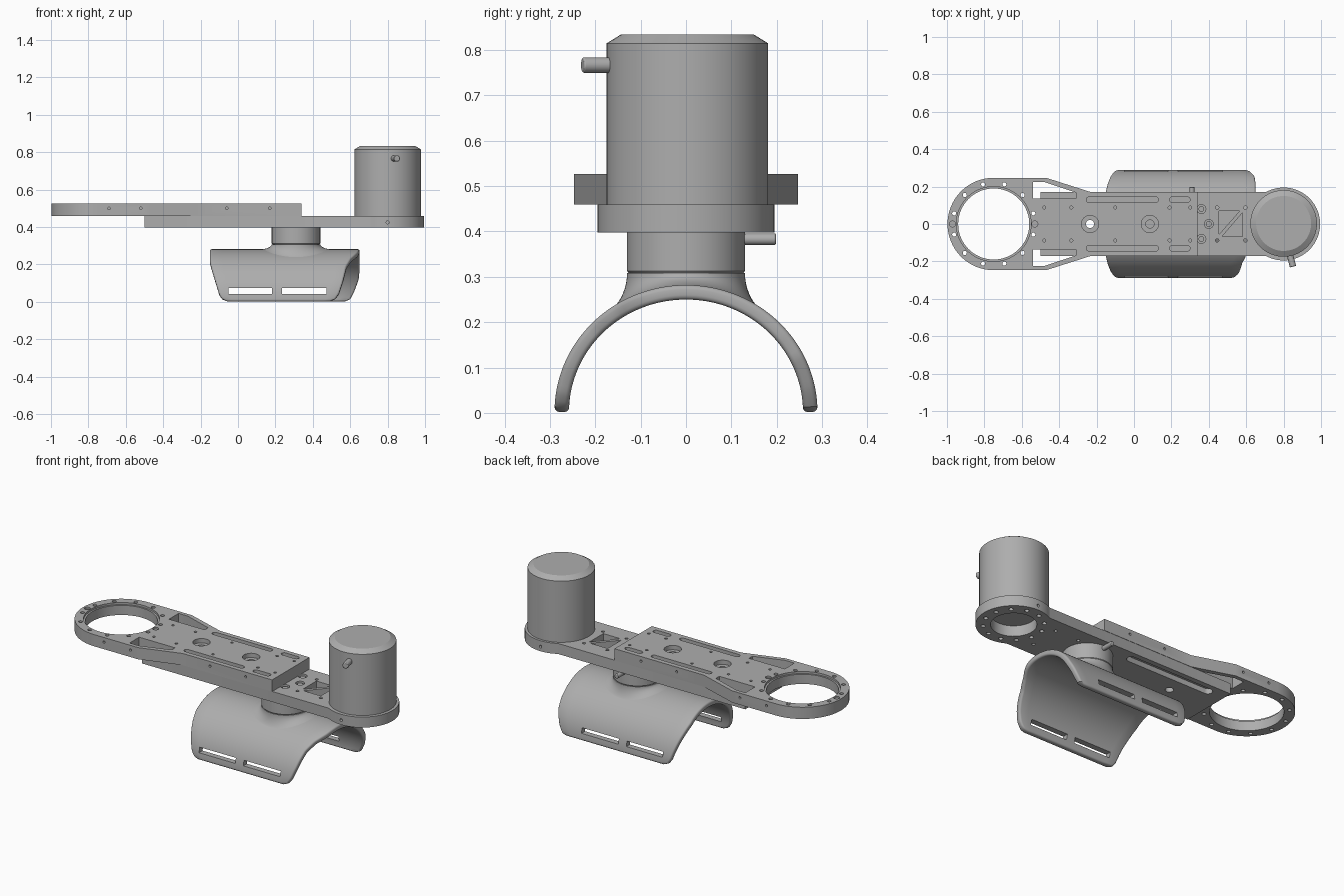
import bpy, bmesh
from math import sin, cos, pi, sqrt
from mathutils import Matrix, Vector

cube = bpy.data.objects.get("Cube")
if cube:
    bpy.data.objects.remove(cube)

grey = bpy.data.materials.new("machined grey")
grey.use_nodes = True
color = (0.42, 0.42, 0.42, 1)
grey.diffuse_color = color
grey.node_tree.nodes["Principled BSDF"].inputs["Base Color"].default_value = color


# ---- helpers ----
def circle(x, y, r, n=24, start=0, sweep=2 * pi):
    steps = n if sweep >= 2 * pi else n + 1
    return [(x + r * cos(start + sweep * i / n), y + r * sin(start + sweep * i / n)) for i in range(steps)]


def slot(x0, x1, y, r):
    return circle(x1 - r, y, r, 8, -pi / 2, pi) + circle(x0 + r, y, r, 8, pi / 2, pi)


def mirror(points):
    return [(x, -y) for x, y in reversed(points)]


def prism(bm, points, z0, z1, matrix=Matrix()):
    low = [bm.verts.new(matrix @ Vector((x, y, z0))) for x, y in points]
    top = [bm.verts.new(matrix @ Vector((x, y, z1))) for x, y in points]
    faces = [bm.faces.new(low[::-1]), bm.faces.new(top)]
    n = len(points)
    for i in range(n):
        j = (i + 1) % n
        faces.append(bm.faces.new((low[i], low[j], top[j], top[i])))
    bmesh.ops.recalc_face_normals(bm, faces=faces)


def grid(bm, rows, closed=False):
    rings = [[bm.verts.new(p) for p in row] for row in rows]
    for a, b in zip(rings, rings[1:]):
        n = len(a)
        for i in range(n if closed else n - 1):
            j = (i + 1) % n
            bm.faces.new((a[i], a[j], b[j], b[i]))
    bmesh.ops.recalc_face_normals(bm, faces=bm.faces)
    return rings


def finish(name, bm):
    mesh = bpy.data.meshes.new(name)
    bm.to_mesh(mesh)
    bm.free()
    ob = bpy.data.objects.new(name, mesh)
    bpy.context.collection.objects.link(ob)
    mesh.materials.append(grey)
    return ob


def select(ob):
    bpy.ops.object.select_all(action='DESELECT')
    ob.select_set(True)
    bpy.context.view_layer.objects.active = ob


def smooth(ob, angle=0.55):
    select(ob)
    bpy.ops.object.shade_smooth_by_angle(angle=angle)


def apply_all(ob):
    select(ob)
    for name in [m.name for m in ob.modifiers]:
        bpy.ops.object.modifier_apply(modifier=name)


def cut(ob, prisms):
    bm = bmesh.new()
    for p in prisms:
        prism(bm, *p)
    cutter = finish("cutter", bm)
    cutter.hide_render = True
    mod = ob.modifiers.new("cut", 'BOOLEAN')
    mod.operation, mod.solver, mod.object = 'DIFFERENCE', 'EXACT', cutter
    apply_all(ob)
    bpy.data.objects.remove(cutter)


def lathe(name, profile, x, y, n=64):
    bm = bmesh.new()
    rings = grid(bm, [[(px, py, z) for px, py in circle(x, y, r, n)] for r, z in profile], True)
    bm.faces.new(rings[0][::-1])
    bm.faces.new(rings[-1])
    bmesh.ops.recalc_face_normals(bm, faces=bm.faces)
    ob = finish(name, bm)
    smooth(ob)
    return ob


def rod(name, start, end, r, bevel=0.003):
    axis = Vector(end) - Vector(start)
    turn = Matrix.Translation(start) @ axis.to_track_quat('Z', 'Y').to_matrix().to_4x4()
    bm = bmesh.new()
    prism(bm, circle(0, 0, r), 0, axis.length, turn)
    ob = finish(name, bm)
    mod = ob.modifiers.new("edge", 'BEVEL')
    mod.width, mod.segments, mod.limit_method = bevel, 2, 'ANGLE'
    smooth(ob)


LOW, MID, TOP = 0.398, 0.459, 0.527
sideways = Matrix.Rotation(pi / 2, 4, 'X')  # prism axis runs along -y

# ---- upper plate: ring end tapering to a slotted bar ----
half = [(-0.47, -0.247), (-0.235, -0.172), (0.34, -0.172)]
outline = circle(-0.75, 0, 0.247, 48, pi / 2, pi) + half + mirror(half)
bm = bmesh.new()
prism(bm, outline, MID, TOP)
upper = finish("upper_plate", bm)

through, shallow = (MID - 0.02, TOP + 0.02), (TOP - 0.03, TOP + 0.02)
cuts = [(circle(-0.75, 0, 0.19, 72), *through)]
pocket = [(-0.54, 0.225), (-0.48, 0.225), (-0.31, 0.168), (-0.31, 0.137), (-0.54, 0.137)]
cuts += [(p, *through) for p in (pocket, mirror(pocket))]
for s in (-1, 1):
    for x0, x1 in ((-0.255, 0.13), (0.19, 0.3)):
        cuts.append((slot(x0, x1, s * 0.13, 0.015), *shallow))
    for x in (-0.48, -0.335, -0.1, 0.19, 0.3):
        cuts.append((circle(x, s * 0.088, 0.008, 12), *shallow))
for x in (-0.235, 0.085):
    cuts.append((circle(x, 0, 0.046, 32), TOP - 0.025, TOP + 0.02))
for x, y in circle(-0.75, 0, 0.219, 12, pi / 12):
    cuts.append((circle(x, y, 0.011, 12), *through))
for x in (-0.97, -0.53):
    cuts.append((circle(x, 0, 0.016, 16), TOP - 0.01, TOP + 0.02))
cut(upper, cuts)

# second pass: bore step, screw bores and side holes
cuts = [(circle(-0.75, 0, 0.2, 72), TOP - 0.012, TOP + 0.02)]
cuts += [(circle(x, 0, 0.022), *through) for x in (-0.235, 0.085)]
for x, depth in ((-0.69, 0.235), (-0.52, 0.235), (-0.06, 0.16), (0.17, 0.16)):
    for span in ((depth, 0.3), (-0.3, -depth)):
        cuts.append((circle(x, 0.5, 0.007, 12), *span, sideways))
cut(upper, cuts)
smooth(upper)

# ---- lower plate: bar with a round motor seat ----
bar = [(-0.5, 0.17), (-0.5, -0.17), (0.7, -0.17)]
seat = circle(0.8, 0, 0.195, 48, -2.05, 4.1)
bm = bmesh.new()
prism(bm, bar + seat + [(0.7, 0.17)], LOW, MID)
lower = finish("lower_plate", bm)
through = (LOW - 0.02, MID + 0.02)
shallow = (MID - 0.04, MID + 0.02)
cuts = [(circle(0.8, 0, 0.118, 48), *through), (circle(-0.235, 0, 0.022), *through)]
cuts += [(p, *shallow) for p in ([(0.455, -0.055), (0.455, 0.07), (0.565, 0.07)],
                                 [(0.47, -0.068), (0.58, -0.068), (0.58, 0.06)])]
for x, y in ((0.36, 0.08), (0.36, -0.08), (0.4, 0)):
    cuts.append((circle(x, y, 0.024), *shallow))
for s in (-1, 1):
    cuts.append((slot(-0.42, 0.14, s * 0.115, 0.025), LOW - 0.02, LOW + 0.03))
    for x in (0.445, 0.595):
        cuts.append((circle(x, s * 0.088, 0.009, 12), *through))
for x, y in circle(0.8, 0, 0.157, 12, pi / 12):
    cuts.append((circle(x, y, 0.012, 12), LOW - 0.02, LOW + 0.03))
for span in ((0.18, 0.3), (-0.3, -0.18)):
    cuts.append((circle(0.8, 0.425, 0.008, 12), *span, sideways))
cut(lower, cuts)
smooth(lower)

# screw heads sunk in the lower plate
for i, (x, y) in enumerate(((0.36, 0.08), (0.36, -0.08), (0.4, 0))):
    lathe(f"screw_{i + 1}", [(0.015, MID - 0.041), (0.015, MID - 0.006)], x, y, 20)

# ---- motor housing with cable stub ----
lathe("motor_housing", [(0.178, MID), (0.178, 0.815), (0.147, 0.834)], 0.8, 0.003)
rod("cable_stub", (0.83, -0.15, 0.767), (0.85, -0.228, 0.767), 0.017)

# ---- swivel column and its locking pin ----
lathe("swivel_column", [(0.126, 0.29), (0.126, 0.308), (0.13, 0.313), (0.13, LOW)], 0.31, 0)
rod("locking_pin", (0.31, 0.11, 0.383), (0.31, 0.198, 0.383), 0.013)

# ---- arm cradle: arched sheet with shaped ends ----
def ramp(z, points):
    for (z0, x0), (z1, x1) in zip(points, points[1:]):
        if z <= z1:
            return x0 + (x1 - x0) * (z - z0) / (z1 - z0)
    return points[-1][1]


left_end = [(0, -0.055), (0.012, -0.085), (0.035, -0.1), (0.17, -0.14), (0.21, -0.15)]
front_end = [(0, 0.49), (0.012, 0.52), (0.04, 0.54), (0.1, 0.56), (0.18, 0.58), (0.22, 0.605), (0.25, 0.64), (0.265, 0.65)]
back_end = [(0, 0.57), (0.012, 0.6), (0.05, 0.62), (0.12, 0.645), (0.17, 0.65)]
rows = []
STEPS = 72
for i in range(STEPS + 1):
    a = pi * i / STEPS
    y, z = -0.274 * cos(a), 0.264 * sin(a)
    x0, x1 = ramp(z, left_end), ramp(z, front_end if y < 0 else back_end)
    rows.append([(x0 + (x1 - x0) * k / 12, y, z + 0.002) for k in range(13)])
bm = bmesh.new()
grid(bm, rows)
cradle = finish("arm_cradle", bm)
mod = cradle.modifiers.new("thickness", 'SOLIDIFY')
mod.thickness, mod.offset = 0.032, 0
mod = cradle.modifiers.new("rim", 'BEVEL')
mod.width, mod.segments, mod.limit_method, mod.angle_limit = 0.01, 3, 'ANGLE', 1.0
apply_all(cradle)

# strap slots
strap = [(a, b) for a, b in ((-0.05, 0.183), (0.235, 0.472))]
cut(cradle, [([(a, 0.043), (b, 0.043), (b, 0.073), (a, 0.073)], -0.4, 0.4, sideways) for a, b in strap])
smooth(cradle)

# ---- flared neck blending the column into the cradle ----
rows = []
for k in range(11):
    t = pi / 2 * k / 10
    row = []
    for i in range(64):
        a = 2 * pi * i / 64
        r = 0.13 + (0.03 + 0.045 * cos(a) ** 2) * (1 - cos(t))
        y = r * sin(a)
        skin = 0.28 * sqrt(1 - (y / 0.29) ** 2)
        row.append((0.31 + r * cos(a), y, skin + (0.308 - skin) * (1 - sin(t))))
    rows.append(row)
bm = bmesh.new()
rings = grid(bm, rows, True)
bm.faces.new(rings[0])
bmesh.ops.recalc_face_normals(bm, faces=bm.faces)
smooth(finish("flared_neck", bm))
